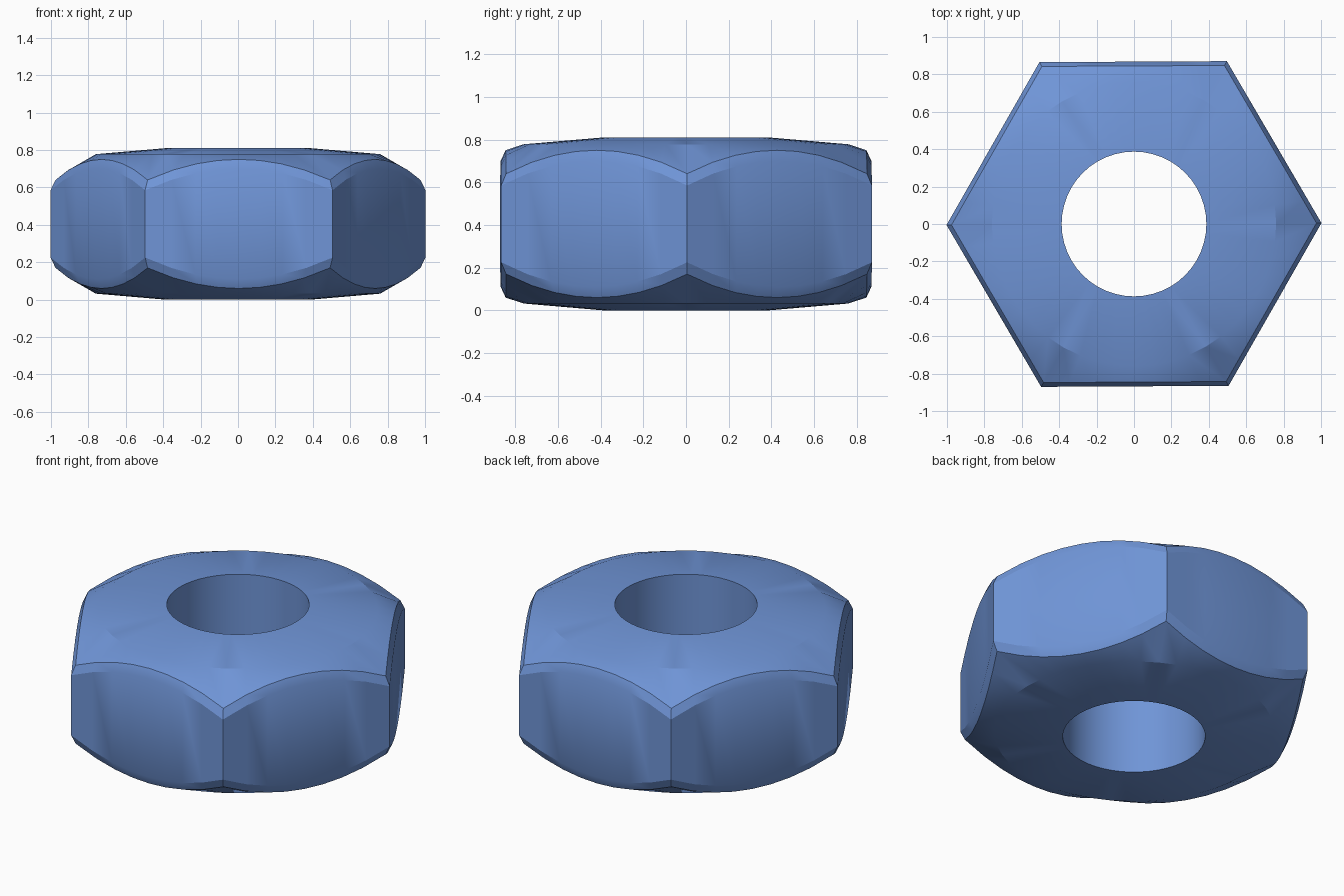
import bpy, bmesh, math

if "Cube" in bpy.data.objects:
    bpy.data.objects.remove(bpy.data.objects["Cube"])

SIDE = 8            # segments per hexagon side
N = 6 * SIDE
H = 0.81            # nut height
TILT = math.radians(0.3)


def ring(bm, radius, drop, corner_drop, is_hex, top):
    """One loop around the nut; drop is the depth below the end face."""
    verts = []
    for i in range(N):
        local = ((i % SIDE) / SIDE - 0.5) * math.pi / 3
        s = math.tan(local) / math.tan(math.pi / 6)
        r = radius / math.cos(local) if is_hex else radius
        d = drop + corner_drop * s * s
        a = math.tau * i / N + TILT
        verts.append(bm.verts.new((r * math.cos(a), r * math.sin(a),
                                   H - d if top else d)))
    return verts


# radius or apothem, drop at side centre, extra drop at corners, hexagonal
profile = [(0.387, 0.0, 0.0, False),     # hole rim
           (0.76, 0.032, 0.0, False),    # bearing face edge
           (0.845, 0.06, 0.11, True),    # chamfer edge
           (0.868, 0.11, 0.115, True)]   # rounded edge meeting the flats

bm = bmesh.new()
loops = [ring(bm, *p, True) for p in profile]
loops += [ring(bm, *p, False) for p in reversed(profile)]

# Skin successive loops; the last pair closes the hole wall
for k, a in enumerate(loops):
    b = loops[(k + 1) % len(loops)]
    for i in range(N):
        j = (i + 1) % N
        bm.faces.new((a[i], b[i], b[j], a[j]))
bmesh.ops.recalc_face_normals(bm, faces=bm.faces)

mesh = bpy.data.meshes.new("hex_nut")
bm.to_mesh(mesh)
bm.free()
nut = bpy.data.objects.new("hex_nut", mesh)
bpy.context.collection.objects.link(nut)

# Blue finish
mat = bpy.data.materials.new("blue_finish")
mat.diffuse_color = (0.16, 0.30, 0.68, 1)
mat.use_nodes = True
mat.node_tree.nodes["Principled BSDF"].inputs["Base Color"].default_value = mat.diffuse_color
mesh.materials.append(mat)

bpy.context.view_layer.objects.active = nut
nut.select_set(True)
bpy.ops.object.shade_smooth_by_angle(angle=math.radians(25))
